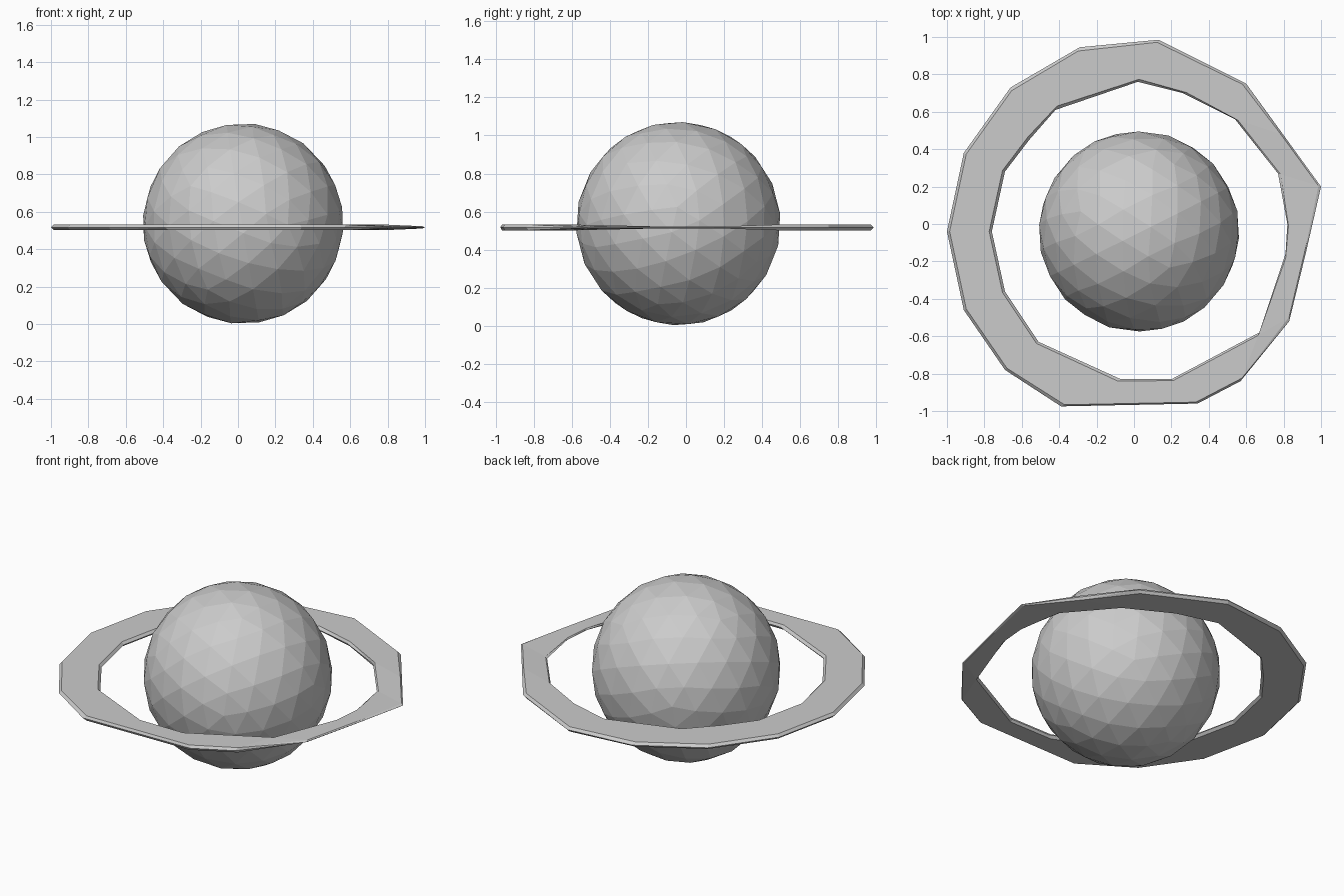
import bpy, bmesh
from math import radians
from mathutils import Vector

cube = bpy.data.objects.get("Cube")
if cube:
    bpy.data.objects.remove(cube, do_unlink=True)


def material(name, colour):
    mat = bpy.data.materials.new(name)
    mat.use_nodes = True
    mat.diffuse_color = colour
    mat.node_tree.nodes["Principled BSDF"].inputs["Base Color"].default_value = colour
    return mat


grey = material("stone_grey", (0.6, 0.6, 0.6, 1))

# Faceted planet body
bpy.ops.mesh.primitive_ico_sphere_add(subdivisions=3, radius=0.537,
                                      location=(0.027, -0.04, 0.537),
                                      rotation=[radians(a) for a in (24, 15, 10)])
planet = bpy.context.object
planet.name = "planet"
planet.data.materials.append(grey)

# Irregular ring: matching outer and inner rim corners, clockwise from the back
outer = [(.13, .985), (.6, .75), (.8, .475), (1, .2), (.92, -.15), (.83, -.52),
         (.57, -.84), (.34, -.96), (-.39, -.975), (-.69, -.78), (-.91, -.46),
         (-1, -.04), (-.91, .38), (-.66, .73), (-.29, .945)]
inner = [(.02, .76), (.26, .7), (.54, .56), (.77, .27), (.82, 0), (.81, -.16),
         (.67, -.58), (.2, -.83), (-.07, -.83), (-.51, -.63), (-.69, -.36),
         (-.76, -.04), (-.69, .28), (-.56, .45), (-.42, .61)]
MID = 0.517

bm = bmesh.new()
sections = []
for i, (o, n) in enumerate(zip(outer, inner)):
    o, n = Vector((*o, MID)), Vector((*n, MID))
    half = 0.006 if 3 <= i <= 5 else 0.015      # thinner on the left side
    up = Vector((0, 0, half))
    loop = [o, o.lerp(n, 0.06) + up, o.lerp(n, 0.94) + up,
            n, o.lerp(n, 0.94) - up, o.lerp(n, 0.06) - up]
    sections.append([bm.verts.new(p) for p in loop])
for a, b in zip(sections, sections[1:] + sections[:1]):
    for j in range(6):
        k = (j + 1) % 6
        bm.faces.new((a[j], a[k], b[k], b[j]))
bmesh.ops.triangulate(bm, faces=bm.faces)
bmesh.ops.recalc_face_normals(bm, faces=bm.faces)
mesh = bpy.data.meshes.new("ring")
bm.to_mesh(mesh)
bm.free()
mesh.materials.append(grey)
ring = bpy.data.objects.new("ring", mesh)
bpy.context.collection.objects.link(ring)
